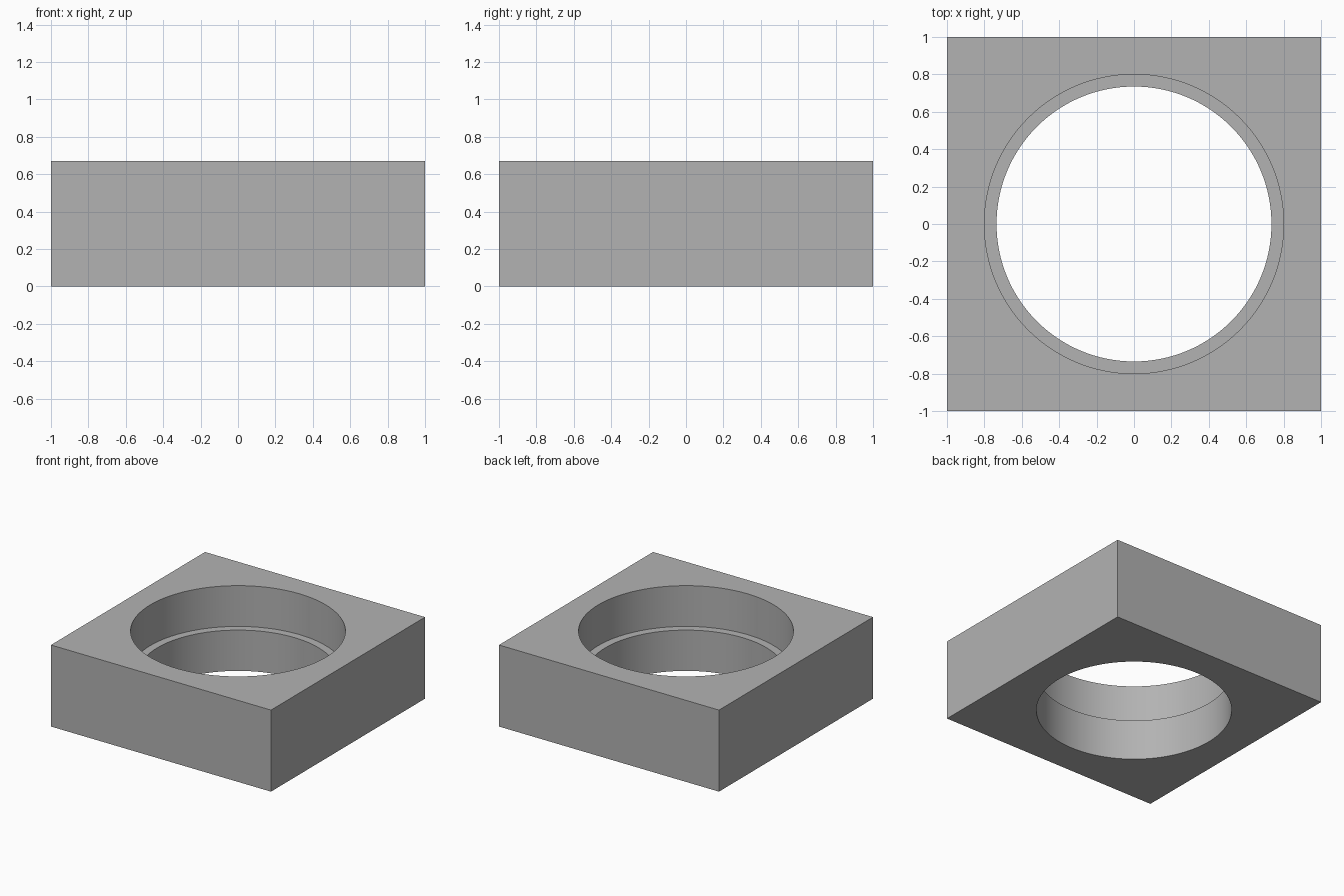
import bpy, bmesh
from math import cos, sin, tau, radians

HEIGHT, LEDGE = 0.67, 0.335
WIDE, NARROW = 0.80, 0.735
SEGMENTS = 128  # multiple of 8, so ring points land on the square's corners

if "Cube" in bpy.data.objects:
    bpy.data.objects.remove(bpy.data.objects["Cube"], do_unlink=True)

grey = bpy.data.materials.new("plain grey")
grey.use_nodes = True
colour = (0.448, 0.448, 0.448, 1)
grey.diffuse_color = colour
grey.node_tree.nodes["Principled BSDF"].inputs["Base Color"].default_value = colour


def ring(bm, z, radius=None):
    """Circle of the given radius, or the outer square when there is none."""
    verts = []
    for i in range(SEGMENTS):
        c, s = cos(tau * i / SEGMENTS), sin(tau * i / SEGMENTS)
        r = radius or 1 / max(abs(c), abs(s))
        verts.append(bm.verts.new((r * c, r * s, z)))
    return verts


# Closed cross-section: outer walls, top, counterbore, ledge, through hole, base
bm = bmesh.new()
rings = [ring(bm, 0), ring(bm, HEIGHT), ring(bm, HEIGHT, WIDE),
         ring(bm, LEDGE, WIDE), ring(bm, LEDGE, NARROW), ring(bm, 0, NARROW)]
for k, lower in enumerate(rings):
    upper = rings[(k + 1) % len(rings)]
    for i in range(SEGMENTS):
        j = (i + 1) % SEGMENTS
        bm.faces.new((lower[i], lower[j], upper[j], upper[i]))
bmesh.ops.recalc_face_normals(bm, faces=bm.faces)

mesh = bpy.data.meshes.new("bored_block")
bm.to_mesh(mesh)
bm.free()
mesh.materials.append(grey)
block = bpy.data.objects.new("bored_block", mesh)
bpy.context.collection.objects.link(block)

# Smooth bore walls, crisp rims and corners
bpy.ops.object.select_all(action="DESELECT")
bpy.context.view_layer.objects.active = block
block.select_set(True)
bpy.ops.object.shade_smooth_by_angle(angle=radians(30))
